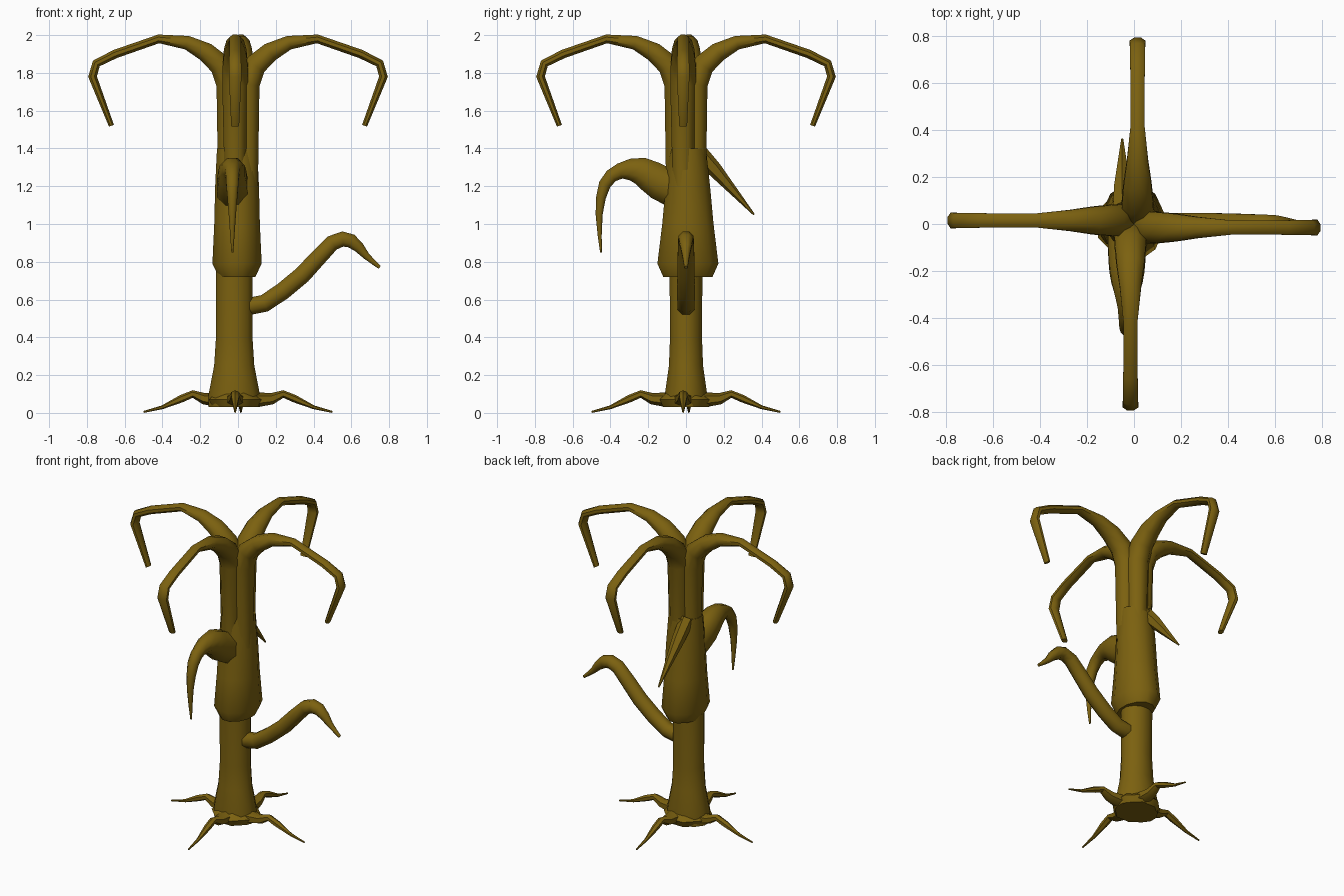
import bpy, bmesh
from math import cos, sin, pi, radians
from mathutils import Vector, Matrix

cube = bpy.data.objects.get("Cube")
if cube:
    bpy.data.objects.remove(cube, do_unlink=True)

bark = bpy.data.materials.new("olive_bark")
colour = (0.2, 0.12, 0.005, 1)
bark.diffuse_color = colour
bark.use_nodes = True
shader = bark.node_tree.nodes["Principled BSDF"]
shader.inputs["Base Color"].default_value = colour
shader.inputs["Roughness"].default_value = 0.9


def soften(points):
    """Insert a smooth halfway point between every pair of control points."""
    result = [points[0]]
    last = len(points) - 1
    for i in range(last):
        start, end = points[i], points[i + 1]
        before, after = points[max(i - 1, 0)], points[min(i + 2, last)]
        middle = (start + end) / 2
        outer = (before + after) / 2
        result += [middle + (middle - outer) / 8, end]
    return result


def tube(name, path, width=(1, 1), sides=8, turn=0, shift=(0, 0), smooth=False):
    """Tapered tube through (outward, up, radius) points, turned about Z.
    width is the sideways stretch of the section at the start and the end."""
    points = [Vector(p) for p in path]
    if smooth:
        points = soften(points)
    last = len(points) - 1
    centres = [Vector((p.x, 0, p.y)) for p in points]
    side = Vector((0, 1, 0))
    bm = bmesh.new()
    rings = []
    for i, centre in enumerate(centres):
        tangent = Vector()
        if i > 0:
            tangent += (centre - centres[i - 1]).normalized()
        if i < last:
            tangent += (centres[i + 1] - centre).normalized()
        normal = side.cross(tangent.normalized())
        radius = points[i].z
        stretch = width[0] + (width[1] - width[0]) * i / last
        ring = []
        for k in range(sides):
            angle = 2 * pi * (k + 0.5) / sides
            spoke = side * cos(angle) * stretch + normal * sin(angle)
            ring.append(bm.verts.new(centre + spoke * radius))
        rings.append(ring)
    for lower, upper in zip(rings, rings[1:]):
        for k in range(sides):
            n = (k + 1) % sides
            bm.faces.new((lower[k], lower[n], upper[n], upper[k]))
    bm.faces.new(rings[0])
    bm.faces.new(rings[-1])
    bmesh.ops.recalc_face_normals(bm, faces=bm.faces)
    bm.transform(Matrix.Translation((*shift, 0)) @ Matrix.Rotation(turn, 4, 'Z'))
    mesh = bpy.data.meshes.new(name)
    bm.to_mesh(mesh)
    bm.free()
    mesh.materials.append(bark)
    mesh.shade_smooth()
    mesh.set_sharp_from_angle(angle=radians(50))
    part = bpy.data.objects.new(name, mesh)
    bpy.context.collection.objects.link(part)


# Lower trunk, flaring towards the ground
tube("lower_trunk", [(0, .03, .14), (0, .1, .14), (0, .25, .11), (0, .4, .1), (0, .75, .1)],
     width=(.8, .9), sides=12, shift=(-.02, 0))

# Collar where the roots meet the trunk
tube("root_collar", [(0, .03, .13), (0, .07, .15), (0, .12, .1)], shift=(-.015, 0))

# Upper sleeve with a rounded lower rim
tube("upper_trunk",
     [(0, .72, .1), (0, .79, .135), (0, 1, .125), (0, 1.2, .12), (0, 1.4, .11)],
     width=(1.35, .9), sides=12, shift=(-.005, .01))

# Four drooping crown arms and four roots, turned around the trunk
arm_path = [(.05, 1.2, .06), (.05, 1.74, .07), (.09, 1.84, .065), (.17, 1.91, .055),
            (.27, 1.96, .04), (.42, 1.98, .025), (.65, 1.9, .025), (.75, 1.85, .025),
            (.77, 1.78, .025), (.67, 1.52, .015)]
root_path = [(.1, .07, .04), (.18, .075, .03), (.24, .1, .02), (.3, .075, .02),
             (.4, .03, .01), (.5, .005, .005)]
for quarter, where in enumerate(("left", "back", "right", "front")):
    turn = quarter * pi / 2
    offset = (.015 * sin(turn), -.015 * cos(turn))
    tube("crown_arm_" + where, arm_path, width=(1, 1.5), turn=turn, shift=offset)
    tube("root_" + where, root_path, width=(1.3, 1), sides=6, turn=turn, shift=offset)

# Long curling branch on the left
tube("curled_branch",
     [(.02, .57, .05), (.14, .58, .05), (.34, .73, .05), (.5, .9, .045),
      (.6, .91, .04), (.68, .83, .02), (.75, .77, .01)], smooth=True)

# Hooked branch at the front
tube("hooked_branch",
     [(.04, 1.18, .11), (.14, 1.22, .1), (.24, 1.28, .08), (.35, 1.28, .045),
      (.43, 1.21, .035), (.46, 1.05, .02), (.45, .85, .005)],
     width=(.8, 1.1), turn=-pi / 2, shift=(-.03, 0), smooth=True)

# Straight spike at the back
tube("back_spike", [(.06, 1.39, .045), (.15, 1.29, .04), (.36, 1.05, .005)],
     sides=6, turn=pi / 2, shift=(-.05, 0))
